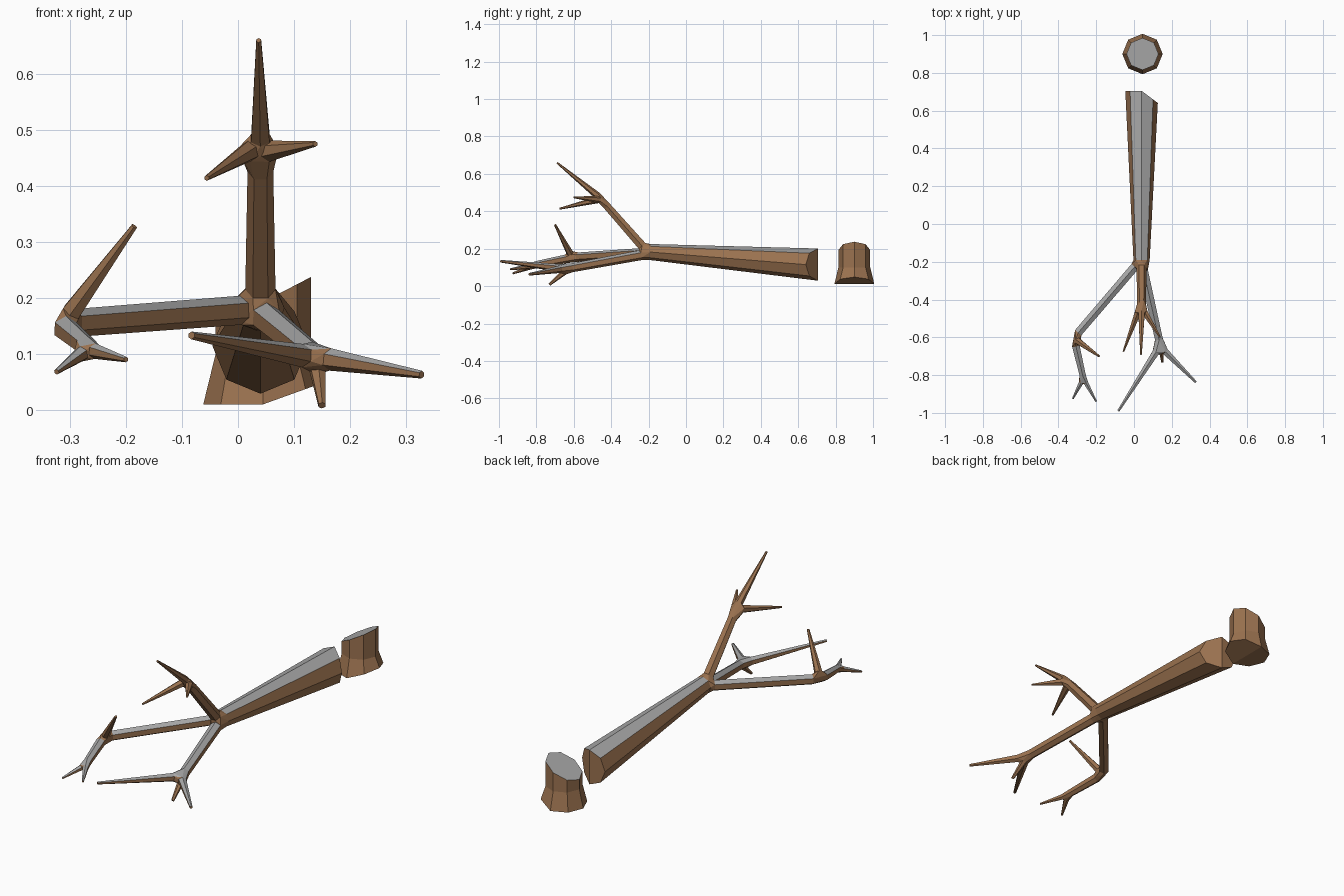
import bpy, bmesh
from math import sin, cos, pi
from mathutils import Vector

if "Cube" in bpy.data.objects:
    bpy.data.objects.remove(bpy.data.objects["Cube"])


def material(name, color):
    mat = bpy.data.materials.new(name)
    mat.use_nodes = True
    mat.diffuse_color = (*color, 1)
    mat.node_tree.nodes["Principled BSDF"].inputs["Base Color"].default_value = (*color, 1)
    return mat


BARK = material("brown bark", (0.33, 0.17, 0.08))
GREY = material("pale grey wood", (0.39, 0.39, 0.39))


def finish(bm, name, grey_top=True):
    """Make the object; upward faces become grey."""
    bmesh.ops.recalc_face_normals(bm, faces=bm.faces)
    bm.normal_update()
    for f in bm.faces:
        f.material_index = int(grey_top and f.normal.z > 0.78)
    mesh = bpy.data.meshes.new(name)
    bm.to_mesh(mesh)
    bm.free()
    mesh.materials.append(BARK)
    mesh.materials.append(GREY)
    bpy.context.collection.objects.link(bpy.data.objects.new(name, mesh))


def ring(center, direction, radius, sides, turn=0.0):
    """Polygon across a direction, starting from its highest corner."""
    d = Vector(direction).normalized()
    ref = Vector((0, 1, 0)) if abs(d.z) > 0.95 else Vector((0, 0, 1))
    up = (ref - d * ref.dot(d)).normalized()
    side = d.cross(up)
    angles = [2 * pi * i / sides + turn for i in range(sides)]
    return [Vector(center) + (up * cos(a) + side * sin(a)) * radius for a in angles]


def loft(name, rings, grey_top=True):
    """Join rings with side faces; each cap is split in two halves."""
    bm = bmesh.new()
    rows = [[bm.verts.new(p) for p in r] for r in rings]
    n = len(rows[0])
    for a, b in zip(rows, rows[1:]):
        for i in range(n):
            j = (i + 1) % n
            bm.faces.new((a[i], a[j], b[j], b[i]))
    for r in (rows[0], rows[-1]):
        bm.faces.new(r[:n // 2 + 1])
        bm.faces.new(r[n // 2:] + r[:1])
    finish(bm, name, grey_top)


def limb(name, start, end, r0, r1, grey_top=True, turn=0.0):
    """Tapered six-sided limb; returns its first and last rings."""
    s, e = Vector(start), Vector(end)
    rings = [ring(s, e - s, r0, 6, turn), ring(e, e - s, r1, 6, turn)]
    loft(name, rings, grey_top)
    return rings


def joint(name, rings, grey_top=True):
    """Knot wrapping the ends of the limbs that meet."""
    bm = bmesh.new()
    for r in rings:
        for p in r:
            bm.verts.new(p)
    hull = bmesh.ops.convex_hull(bm, input=bm.verts)
    inner = [v for v in hull["geom_interior"] if isinstance(v, bmesh.types.BMVert)]
    bmesh.ops.delete(bm, geom=inner, context='VERTS')
    bmesh.ops.dissolve_limit(bm, angle_limit=0.03, verts=bm.verts, edges=bm.edges)
    finish(bm, name, grey_top)


# Stump: flared, slanted top, wedge-cut bottom on one side
cx, cy = 0.045, 0.90
stump = [ring((cx, cy, z), (0, 0, 1), r, 8)
         for z, r in ((0.01, 0.107), (0.10, 0.085), (0.2, 0.085))]
for p in stump[0]:
    p.z += max(0, p.x - cx) * 0.36
for p in stump[-1]:
    p.z = 0.193 + (p.x - cx) * 0.52
loft("stump", stump)

# Trunk with a wedge-cut end
trunk = [ring((0.04, 0.705, 0.115), (0, 1, 0), 0.086, 8),
         ring((0.04, -0.19, 0.182), (0, 1, 0), 0.043, 8)]
for p in trunk[0]:
    p.y -= max(0, p.x - 0.04) * 0.75
loft("trunk", trunk)

# Main branches leaving the fork
up = limb("upper_branch", (0.04, -0.235, 0.215), (0.04, -0.42, 0.425), 0.027, 0.023, False, pi / 6)
right = limb("right_branch", (0.005, -0.225, 0.178), (-0.295, -0.575, 0.155), 0.026, 0.025)
left = limb("left_branch", (0.05, -0.245, 0.165), (0.132, -0.61, 0.098), 0.027, 0.024)
joint("fork", [trunk[1], up[0], right[0], left[0]], False)

# Upper twigs
twigs = [limb("upper_twig_" + n, s, e, 0.019, 0.005, False) for n, s, e in (
    ("tip", (0.04, -0.475, 0.485), (0.037, -0.69, 0.66)),
    ("right", (0.02, -0.47, 0.462), (-0.056, -0.675, 0.414)),
    ("left", (0.055, -0.465, 0.462), (0.138, -0.60, 0.475)))]
joint("upper_knot", [up[1]] + [t[0] for t in twigs], False)

# Right branch: elbow, rising twig, forearm with two tips
rise = limb("right_rising_twig", (-0.297, -0.62, 0.175), (-0.185, -0.70, 0.328), 0.019, 0.006, False)
fore = limb("right_forearm", (-0.308, -0.645, 0.145), (-0.272, -0.80, 0.115), 0.023, 0.019)
joint("right_elbow", [right[1], rise[0], fore[0]], False)
tips = [limb("right_tip_" + n, s, e, 0.014, 0.005) for n, s, e in (
    ("outer", (-0.28, -0.84, 0.100), (-0.324, -0.925, 0.068)),
    ("inner", (-0.255, -0.84, 0.105), (-0.200, -0.94, 0.090)))]
joint("right_knot", [fore[1]] + [t[0] for t in tips])

# Left branch: two long spread tips and one drooping twig
tips = [limb("left_tip_" + n, s, e, r, 0.007) for n, s, e, r in (
    ("inner", (0.115, -0.68, 0.097), (-0.083, -0.99, 0.133), 0.021),
    ("outer", (0.165, -0.675, 0.090), (0.328, -0.838, 0.063), 0.020),
    ("drooping", (0.142, -0.65, 0.075), (0.150, -0.73, 0.008), 0.016))]
joint("left_knot", [left[1]] + [t[0] for t in tips])
